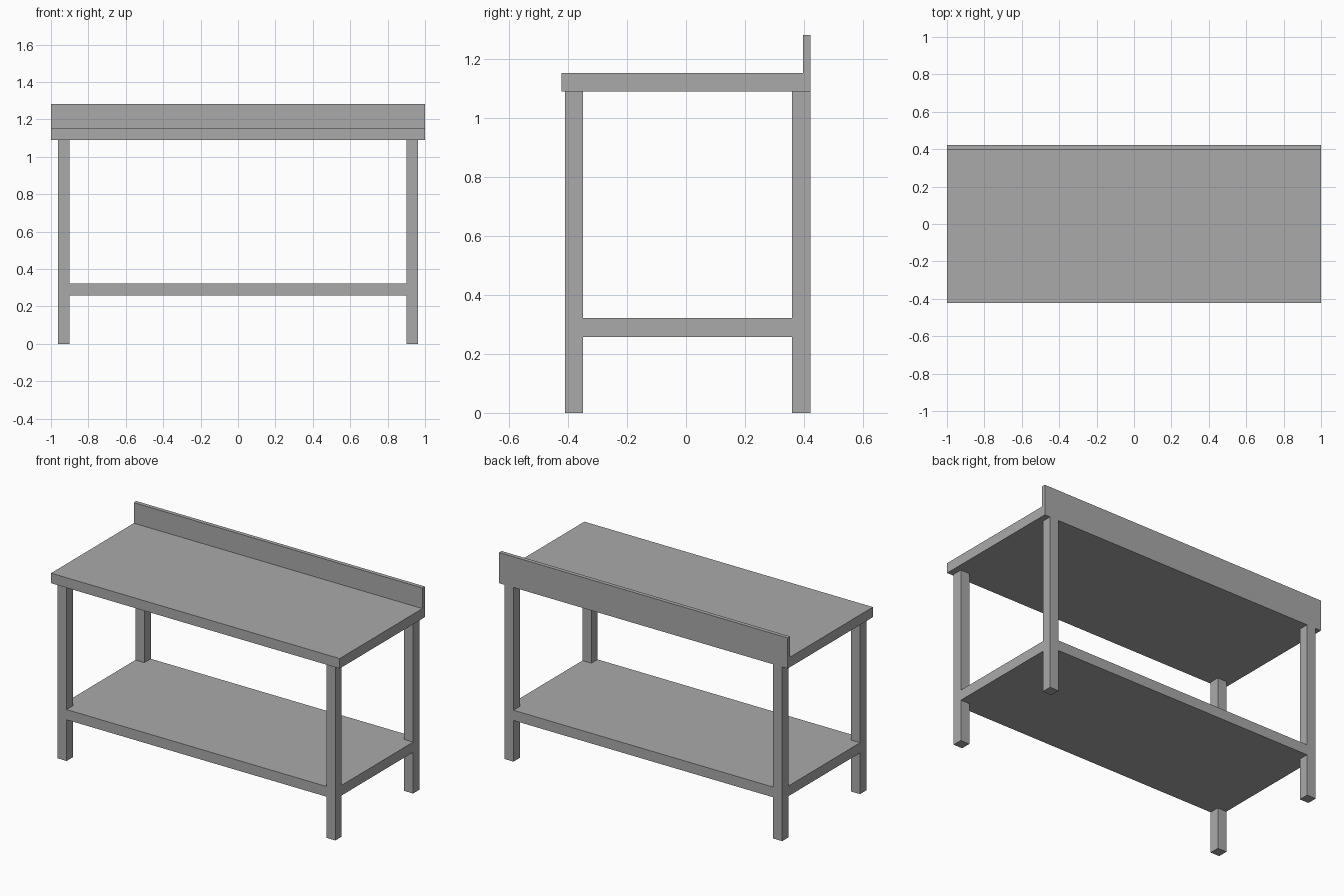
import bpy, bmesh
from mathutils import Vector

if "Cube" in bpy.data.objects:
    bpy.data.objects.remove(bpy.data.objects["Cube"])

steel = bpy.data.materials.new("brushed_steel_grey")
steel.diffuse_color = (0.4, 0.4, 0.4, 1.0)
steel.use_nodes = True
steel.node_tree.nodes["Principled BSDF"].inputs["Base Color"].default_value = steel.diffuse_color


def extrude_profile(name, points, direction):
    """Closed planar outline pushed along a direction into a solid."""
    bm = bmesh.new()
    face = bm.faces.new([bm.verts.new(p) for p in points])
    result = bmesh.ops.extrude_face_region(bm, geom=[face])
    moved = [g for g in result["geom"] if isinstance(g, bmesh.types.BMVert)]
    bmesh.ops.translate(bm, verts=moved, vec=Vector(direction))
    bmesh.ops.recalc_face_normals(bm, faces=bm.faces)
    mesh = bpy.data.meshes.new(name)
    bm.to_mesh(mesh)
    bm.free()
    mesh.materials.append(steel)
    obj = bpy.data.objects.new(name, mesh)
    bpy.context.collection.objects.link(obj)
    return obj


# Main heights and depths
TOP_LOW, TOP_HIGH, SPLASH_HIGH = 1.091, 1.154, 1.283
SHELF_LOW, SHELF_HIGH = 0.258, 0.322
X_IN, X_OUT = 0.90, 0.962
FRONT_OUT, FRONT_IN = -0.411, -0.349
BACK_IN, BACK_OUT = 0.359, 0.422

# Worktop with upstand along the back, one L-shaped section
section = [(-0.422, TOP_LOW), (0.422, TOP_LOW), (0.422, SPLASH_HIGH),
           (0.397, SPLASH_HIGH), (0.397, TOP_HIGH), (-0.422, TOP_HIGH)]
extrude_profile("worktop", [(-1, y, z) for y, z in section], (2, 0, 0))

# Four square legs
for side, s in (("left", -1), ("right", 1)):
    for end, y0, y1 in (("front", FRONT_OUT, FRONT_IN), ("back", BACK_IN, BACK_OUT)):
        outline = [(s * X_IN, y0, 0), (s * X_OUT, y0, 0),
                   (s * X_OUT, y1, 0), (s * X_IN, y1, 0)]
        extrude_profile(f"{end}_{side}_leg", outline, (0, 0, TOP_LOW))

# Lower shelf, notched at the corners around the legs
right = [(X_IN, FRONT_OUT), (X_IN, FRONT_IN), (X_OUT, FRONT_IN),
         (X_OUT, BACK_IN), (X_IN, BACK_IN), (X_IN, BACK_OUT)]
outline = right + [(-x, y) for x, y in reversed(right)]
extrude_profile("lower_shelf", [(x, y, SHELF_LOW) for x, y in outline],
                (0, 0, SHELF_HIGH - SHELF_LOW))
